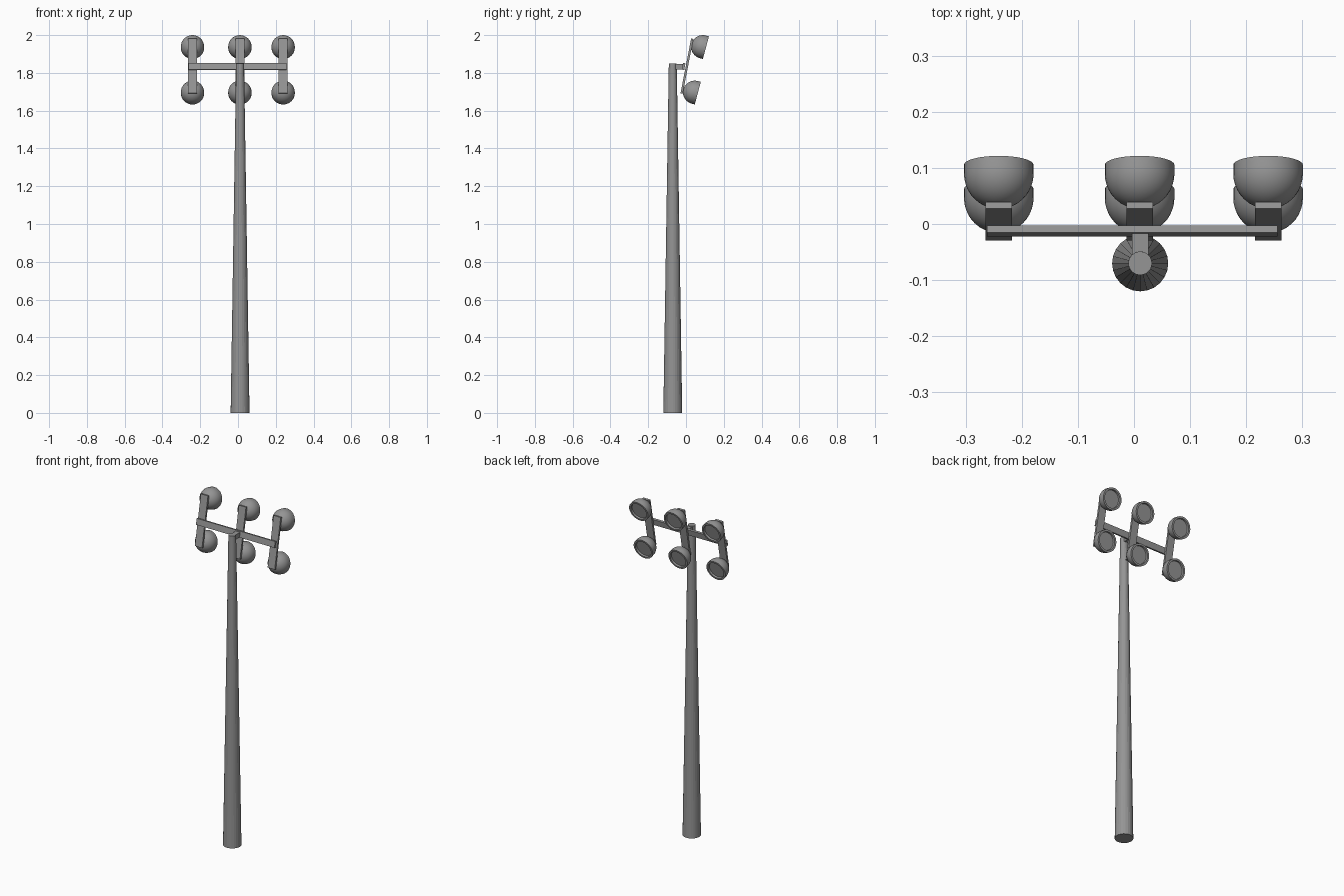
import bpy, bmesh
from math import radians, sin, cos, pi
from mathutils import Matrix, Vector

cube = bpy.data.objects.get("Cube")
if cube:
    bpy.data.objects.remove(cube, do_unlink=True)

grey = bpy.data.materials.new("painted_grey")
grey.use_nodes = True
colour = (0.3, 0.3, 0.3, 1)
grey.diffuse_color = colour
grey.node_tree.nodes["Principled BSDF"].inputs["Base Color"].default_value = colour

POLE_X, POLE_Y = 0.011, -0.07
FRAME_TILT = radians(-11)
LAMP_TILT = radians(-15)


def add_object(name, bm, location, tilt=0.0, smooth=False):
    bmesh.ops.recalc_face_normals(bm, faces=bm.faces)
    mesh = bpy.data.meshes.new(name)
    bm.to_mesh(mesh)
    bm.free()
    mesh.materials.append(grey)
    obj = bpy.data.objects.new(name, mesh)
    bpy.context.collection.objects.link(obj)
    obj.location = location
    obj.rotation_euler.x = tilt
    if smooth:
        bpy.ops.object.select_all(action="DESELECT")
        obj.select_set(True)
        bpy.context.view_layer.objects.active = obj
        bpy.ops.object.shade_smooth_by_angle(angle=radians(35))
    return obj


def box(name, size, location, tilt=0.0):
    bm = bmesh.new()
    bmesh.ops.create_cube(bm, size=1)
    bmesh.ops.scale(bm, vec=size, verts=bm.verts)
    return add_object(name, bm, location, tilt)


def lamp(name, location):
    # Bowl profile spun around the y axis, ending in a lip and recessed lens
    radius, depth, steps = 0.062, 0.017, 10
    profile = [(radius * sin(a), -radius * cos(a))
               for a in (i * pi / 2 / steps for i in range(steps + 1))]
    profile += [(radius, depth), (0.051, depth), (0.049, 0.007), (0, 0.007)]
    bm = bmesh.new()
    verts = [bm.verts.new((r, y, 0)) for r, y in profile]
    edges = [bm.edges.new(pair) for pair in zip(verts, verts[1:])]
    bmesh.ops.spin(bm, geom=verts + edges, cent=(0, 0, 0), axis=(0, 1, 0),
                   angle=2 * pi, steps=32)
    bmesh.ops.remove_doubles(bm, verts=bm.verts, dist=0.0001)
    return add_object(name, bm, location, LAMP_TILT, smooth=True)


# Tapered pole
bm = bmesh.new()
bmesh.ops.create_cone(bm, cap_ends=True, segments=24, radius1=0.05,
                      radius2=0.021, depth=1.85)
add_object("pole", bm, (POLE_X, POLE_Y, 0.925))

# Short arm and crossbar
box("arm", (0.029, 0.058, 0.028), (POLE_X, -0.043, 1.833))
box("crossbar", (0.518, 0.013, 0.036), (-0.003, -0.0125, 1.834), FRAME_TILT)

# Three tilted brackets, each with an upper and a lower lamp
for side, x in (("right", -0.241), ("middle", 0.01), ("left", 0.239)):
    box(side + "_bracket", (0.047, 0.012, 0.295), (x, 0.005, 1.836), FRAME_TILT)
    lamp(side + "_upper_lamp", (x, 0.089, 1.938))
    lamp(side + "_lower_lamp", (x, 0.046, 1.697))
